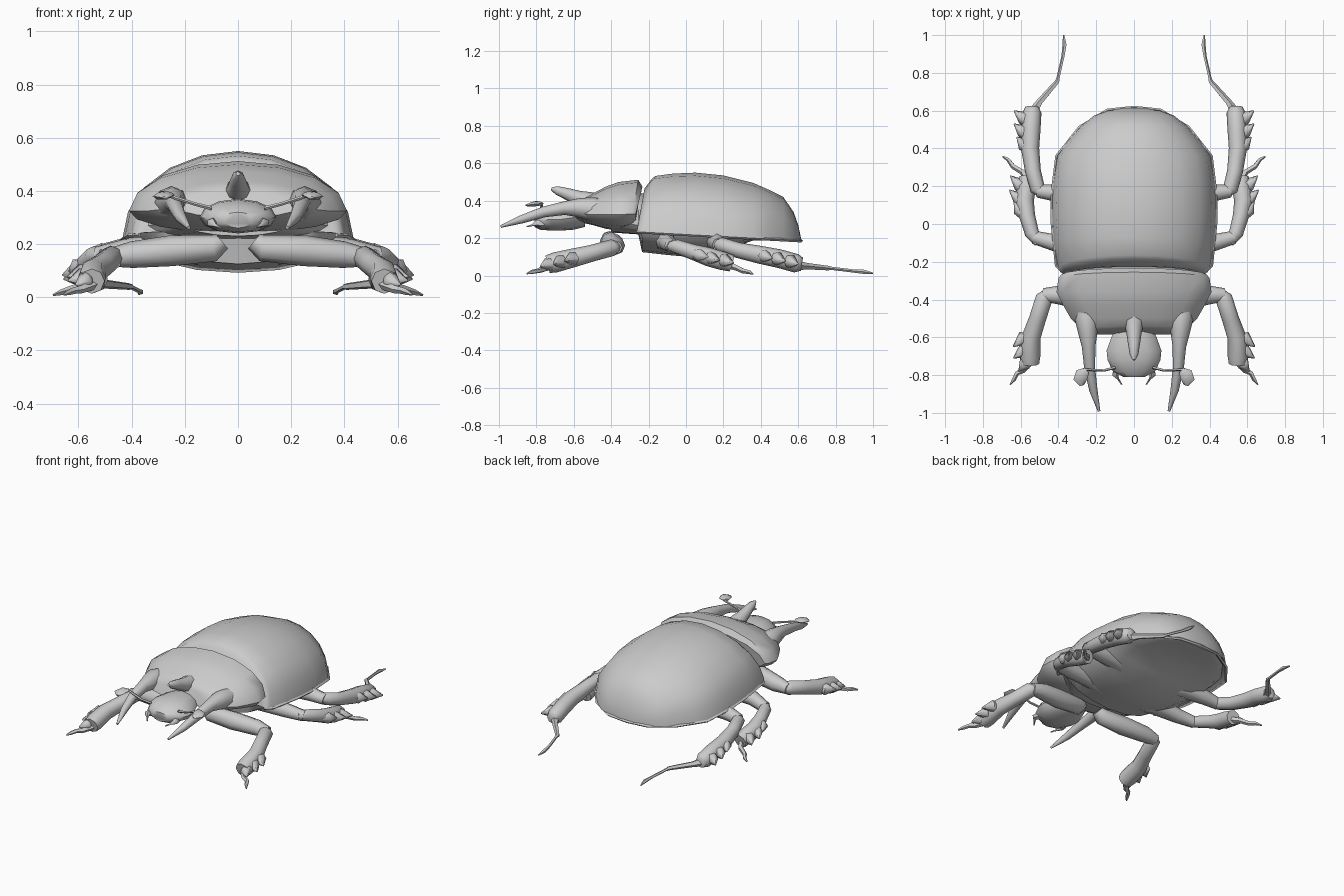
import bpy, bmesh, math
from mathutils import Vector

grey = bpy.data.materials.new("shell_grey")
grey.diffuse_color = (0.6, 0.6, 0.6, 1)


def finish(name, bm, mirror=False, angle=40):
    bmesh.ops.recalc_face_normals(bm, faces=bm.faces)
    me = bpy.data.meshes.new(name)
    bm.to_mesh(me)
    bm.free()
    me.materials.append(grey)
    ob = bpy.data.objects.new(name, me)
    bpy.context.collection.objects.link(ob)
    bpy.ops.object.select_all(action='DESELECT')
    ob.select_set(True)
    bpy.context.view_layer.objects.active = ob
    bpy.ops.object.shade_smooth_by_angle(angle=math.radians(angle))
    if mirror:
        ob.modifiers.new("mirror", 'MIRROR').use_mirror_merge = False
    return ob


def skin_rings(bm, rings):
    """Bridge vertex rings and cap both ends."""
    n = len(rings[0])
    rings = [[bm.verts.new(p) for p in r] for r in rings]
    for a, b in zip(rings, rings[1:]):
        for i in range(n):
            j = (i + 1) % n
            bm.faces.new((a[i], a[j], b[j], b[i]))
    bm.faces.new(rings[0])
    bm.faces.new(rings[-1])


def loft(name, sections, n=10, angle=40):
    """Sections along y: (y, half width, edge z, top z, bottom z, lean back at the top)."""
    rings = []
    for y, w, ze, zt, zb, lean in sections:
        ring = []
        for i in range(2 * n):
            t = math.pi * i / n
            s = math.sin(t)
            h = (zt - ze) if s >= 0 else (ze - zb)
            ring.append((w * math.cos(t), y + lean * max(s, 0), ze + h * s))
        rings.append(ring)
    bm = bmesh.new()
    skin_rings(bm, rings)
    return finish(name, bm, angle=angle)


def add_tube(bm, path, n=7, flat=1.0):
    """Tapered tube through points (x, y, z, radius)."""
    pts = [Vector(p[:3]) for p in path]
    rings = []
    for i, p in enumerate(pts):
        d = (pts[min(i + 1, len(pts) - 1)] - pts[max(i - 1, 0)]).normalized()
        side = d.cross(Vector((0, 0, 1))).normalized()
        up = side.cross(d)
        r = path[i][3]
        rings.append([p + side * r * math.cos(2 * math.pi * k / n)
                      + up * r * flat * math.sin(2 * math.pi * k / n) for k in range(n)])
    skin_rings(bm, rings)


def tubes(name, paths, mirror=True, n=8, flat=1.0):
    bm = bmesh.new()
    for p in paths:
        add_tube(bm, p, n, flat)
    return finish(name, bm, mirror, angle=65)


# Domed wing case with a sloping front band
loft("wing_case", [
    (-0.262, 0.37, 0.24, 0.465, 0.25, 0.04),
    (-0.255, 0.39, 0.24, 0.515, 0.25, 0.07),
    (-0.235, 0.40, 0.235, 0.532, 0.25, 0.07),
    (-0.10, 0.425, 0.23, 0.545, 0.25, 0.03),
    (0.05, 0.435, 0.22, 0.55, 0.245, 0.0),
    (0.20, 0.43, 0.21, 0.535, 0.25, 0.0),
    (0.36, 0.405, 0.20, 0.495, 0.25, 0.0),
    (0.44, 0.35, 0.195, 0.46, 0.245, 0.0),
    (0.52, 0.28, 0.19, 0.42, 0.23, 0.0),
    (0.575, 0.21, 0.19, 0.34, 0.21, 0.0),
    (0.60, 0.14, 0.188, 0.27, 0.195, 0.0),
    (0.615, 0.05, 0.186, 0.20, 0.187, 0.0)], n=10)

# Flared lip around the wing case edge
rim = [(0.37, -0.26), (0.41, -0.22), (0.432, 0.0), (0.434, 0.15), (0.408, 0.36), (0.287, 0.512),
       (0.14, 0.602), (0.0, 0.617)]
tubes("wing_case_rim", [[(x, y, 0.234 - 0.055 * (y + 0.26), 0.009) for x, y in rim]], n=4)

# Middle body under the wing case, with a keeled belly
loft("underbody", [
    (-0.40, 0.20, 0.28, 0.38, 0.23, 0.0),
    (-0.255, 0.34, 0.27, 0.44, 0.22, 0.0),
    (-0.235, 0.34, 0.26, 0.44, 0.125, 0.0),
    (-0.10, 0.38, 0.24, 0.40, 0.11, 0.0),
    (0.10, 0.40, 0.23, 0.40, 0.092, 0.0),
    (0.24, 0.40, 0.22, 0.36, 0.145, 0.0),
    (0.36, 0.375, 0.215, 0.30, 0.188, 0.0),
    (0.50, 0.27, 0.205, 0.25, 0.186, 0.0),
    (0.60, 0.12, 0.19, 0.20, 0.182, 0.0)], n=8)

# Neck shield
loft("neck_shield", [
    (-0.268, 0.385, 0.33, 0.475, 0.27, 0.035),
    (-0.285, 0.40, 0.33, 0.512, 0.25, 0.03),
    (-0.36, 0.41, 0.325, 0.50, 0.24, 0.0),
    (-0.43, 0.375, 0.325, 0.475, 0.25, 0.0),
    (-0.50, 0.335, 0.325, 0.437, 0.27, 0.0),
    (-0.545, 0.29, 0.33, 0.415, 0.28, 0.0),
    (-0.585, 0.22, 0.335, 0.39, 0.30, 0.03)], n=8)

# Horns on the neck shield
tubes("side_horn", [[(0.25, -0.42, 0.34, 0.06), (0.25, -0.50, 0.355, 0.064), (0.245, -0.57, 0.362, 0.052),
                     (0.24, -0.65, 0.36, 0.036), (0.235, -0.76, 0.34, 0.029), (0.215, -0.88, 0.30, 0.022),
                     (0.185, -0.99, 0.262, 0.007)]])
tubes("centre_horn", [[(0, -0.44, 0.38, 0.055), (0, -0.52, 0.395, 0.052), (0, -0.58, 0.415, 0.04),
                       (0, -0.64, 0.438, 0.031), (0, -0.69, 0.455, 0.023), (0, -0.72, 0.465, 0.008)]], mirror=False)

# Head
loft("head", [
    (-0.54, 0.09, 0.31, 0.36, 0.26, 0.0),
    (-0.60, 0.12, 0.31, 0.37, 0.245, 0.0),
    (-0.67, 0.145, 0.30, 0.37, 0.24, 0.0),
    (-0.72, 0.14, 0.30, 0.365, 0.24, 0.0),
    (-0.78, 0.112, 0.295, 0.345, 0.245, 0.0),
    (-0.81, 0.055, 0.295, 0.32, 0.26, 0.0)], n=6)

# Feelers with club ends, and mouth parts
tubes("feeler", [[(0.10, -0.76, 0.335, 0.008), (0.16, -0.775, 0.35, 0.007), (0.27, -0.77, 0.385, 0.007)]], n=5)
tubes("feeler_club", [[(0.25, -0.775, 0.385, 0.018), (0.275, -0.795, 0.385, 0.036),
                       (0.285, -0.825, 0.38, 0.036), (0.275, -0.855, 0.375, 0.012)]], n=6, flat=0.4)
tubes("mouth_feeler", [[(0.09, -0.76, 0.28, 0.022), (0.10, -0.80, 0.28, 0.018), (0.085, -0.82, 0.27, 0.006),
                        (0.065, -0.85, 0.262, 0.004)]], n=5)


def leg(name, thigh, shin, spikes, foot):
    """Thigh, shin with broad outward spikes, and thin clawed foot."""
    tubes(name + "_thigh", [thigh])
    tubes(name + "_shin", [shin])
    paths = []
    for bx, by, z, tx, ty in spikes:
        paths.append([(bx - 0.01, by - 0.02, z + 0.005, 0.02),
                      (bx + 0.35 * (tx - bx), by + 0.35 * (ty - by), z, 0.038),
                      (tx, ty, z - 0.012, 0.003)])
    tubes(name + "_spikes", paths, n=6)
    tubes(name + "_foot", [foot], n=5)


leg("front_leg",
    [(0.06, -0.41, 0.21, 0.035), (0.09, -0.41, 0.185, 0.05), (0.25, -0.40, 0.175, 0.058),
     (0.40, -0.375, 0.16, 0.05), (0.48, -0.375, 0.15, 0.035)],
    [(0.455, -0.355, 0.155, 0.02), (0.475, -0.39, 0.15, 0.045), (0.51, -0.50, 0.12, 0.045),
     (0.545, -0.60, 0.095, 0.05), (0.55, -0.70, 0.07, 0.054), (0.55, -0.74, 0.06, 0.048)],
    [(0.56, -0.58, 0.09, 0.64, -0.65), (0.56, -0.65, 0.075, 0.638, -0.71), (0.56, -0.71, 0.06, 0.61, -0.78)],
    [(0.54, -0.72, 0.05, 0.02), (0.59, -0.775, 0.03, 0.016), (0.62, -0.79, 0.025, 0.013),
     (0.635, -0.82, 0.02, 0.012), (0.655, -0.85, 0.01, 0.004)])

leg("middle_leg",
    [(0.12, -0.12, 0.17, 0.05), (0.25, -0.11, 0.19, 0.058), (0.42, -0.10, 0.175, 0.045), (0.53, -0.07, 0.155, 0.035)],
    [(0.505, -0.10, 0.16, 0.025), (0.54, -0.05, 0.155, 0.038), (0.565, 0.04, 0.125, 0.042),
     (0.58, 0.12, 0.10, 0.05), (0.57, 0.19, 0.08, 0.05), (0.565, 0.245, 0.065, 0.045)],
    [(0.585, 0.05, 0.11, 0.635, 0.12), (0.58, 0.11, 0.095, 0.66, 0.18), (0.575, 0.18, 0.08, 0.655, 0.255)],
    [(0.56, 0.22, 0.06, 0.02), (0.59, 0.275, 0.04, 0.016), (0.64, 0.305, 0.025, 0.014),
     (0.665, 0.34, 0.018, 0.011), (0.695, 0.358, 0.008, 0.004)])

leg("hind_leg",
    [(0.12, 0.13, 0.17, 0.05), (0.25, 0.15, 0.19, 0.058), (0.42, 0.165, 0.18, 0.045), (0.51, 0.175, 0.165, 0.035)],
    [(0.475, 0.15, 0.17, 0.02), (0.51, 0.185, 0.165, 0.04), (0.535, 0.28, 0.135, 0.042),
     (0.55, 0.40, 0.11, 0.048), (0.545, 0.50, 0.09, 0.05), (0.54, 0.59, 0.065, 0.05), (0.54, 0.62, 0.06, 0.035)],
    [(0.56, 0.40, 0.105, 0.62, 0.46), (0.56, 0.47, 0.09, 0.635, 0.53), (0.555, 0.54, 0.075, 0.635, 0.60)],
    [(0.54, 0.58, 0.055, 0.03), (0.50, 0.645, 0.05, 0.018), (0.405, 0.755, 0.04, 0.013), (0.40, 0.78, 0.038, 0.009),
     (0.375, 0.89, 0.025, 0.009), (0.367, 0.95, 0.02, 0.012), (0.372, 1.0, 0.012, 0.004)])
